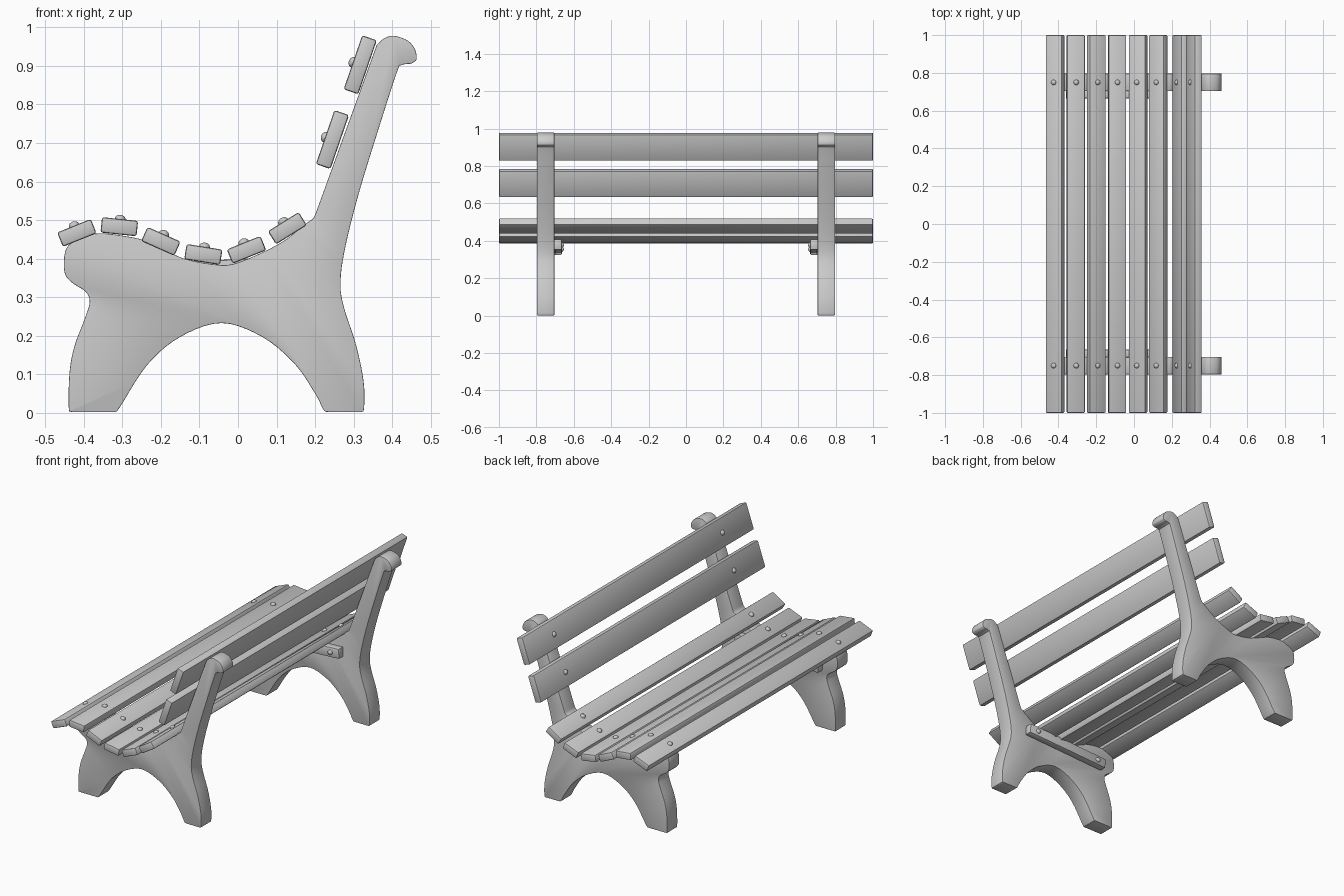
import bpy, bmesh
from math import radians, cos, sin, pi
from mathutils import Vector, Matrix

if "Cube" in bpy.data.objects:
    bpy.data.objects.remove(bpy.data.objects["Cube"])


def finish(bm, name, mirror=False):
    bmesh.ops.recalc_face_normals(bm, faces=bm.faces)
    me = bpy.data.meshes.new(name)
    bm.to_mesh(me)
    bm.free()
    ob = bpy.data.objects.new(name, me)
    bpy.context.collection.objects.link(ob)
    bpy.context.view_layer.objects.active = ob
    for o in bpy.context.selected_objects:
        o.select_set(False)
    ob.select_set(True)
    bpy.ops.object.shade_smooth_by_angle(angle=radians(32))
    if mirror:
        m = ob.modifiers.new("Mirror", 'MIRROR')
        m.use_axis = (False, True, False)
    return ob


def spline(pts, steps=5):
    # Catmull-Rom through an open chain of points
    p = [Vector(q) for q in pts]
    p = [2 * p[0] - p[1]] + p + [2 * p[-1] - p[-2]]
    out = []
    for a, b, c, d in zip(p, p[1:], p[2:], p[3:]):
        for i in range(steps):
            t = i / steps
            out.append(0.5 * (2 * b + (c - a) * t + (2 * a - 5 * b + 4 * c - d) * t * t
                              + (3 * b - a - 3 * c + d) * t ** 3))
    return out + [p[-2]]


def plank(name, x, z, width, thick, length, angle, y=0, bevel=0.006, mirror=False):
    bm = bmesh.new()
    bmesh.ops.create_cube(bm, size=1)
    bmesh.ops.scale(bm, vec=(width, length, thick), verts=bm.verts)
    bmesh.ops.bevel(bm, geom=bm.edges[:], offset=bevel, segments=2, profile=0.5, affect='EDGES')
    bmesh.ops.transform(bm, verts=bm.verts, matrix=Matrix.Translation((x, y, z))
                        @ Matrix.Rotation(-angle, 4, 'Y'))
    return finish(bm, name, mirror)


def bolt(name, pos, normal, r=0.014, h=0.011):
    # low domed head, half sunk in the part
    bm = bmesh.new()
    bmesh.ops.create_uvsphere(bm, u_segments=16, v_segments=10, radius=1)
    rot = Vector(normal).to_track_quat('Z', 'Y').to_matrix().to_4x4()
    bmesh.ops.transform(bm, verts=bm.verts, matrix=Matrix.Translation(pos) @ rot
                        @ Matrix.Diagonal((r, r, h, 1)))
    return finish(bm, name, True)


# End frame: side profile in x, z
arch = [(-.317, .002), (-.305, .017), (-.235, .125), (-.15, .197), (-.043, .233),
        (.063, .197), (.147, .127), (.2, .05), (.222, .008), (.234, .002)]
back = [(.32, .002), (.327, .012), (.326, .08), (.307, .174), (.274, .277), (.266, .342),
        (.279, .433), (.315, .575), (.367, .744), (.412, .883), (.424, .902), (.45, .906)]
roll = [(.45, .906), (.463, .917), (.459, .943), (.44, .966), (.405, .978), (.38, .972), (.36, .955)]
seat = [(.205, .527), (.195, .505), (.175, .49), (.12, .447), (.06, .415), (-.01, .387),
        (-.06, .385), (-.145, .402), (-.23, .443), (-.295, .459), (-.37, .465),
        (-.43, .442), (-.449, .415), (-.45, .365), (-.432, .339), (-.395, .314),
        (-.385, .288), (-.396, .249), (-.424, .174), (-.437, .105), (-.439, .012), (-.43, .002)]
outline = []
for part in (arch, back, roll, seat):
    for q in spline(part):
        if not outline or (q - outline[-1]).length > 0.001:
            outline.append(q)
bm = bmesh.new()
face = bm.faces.new([bm.verts.new((q.x, -.796, max(q.y, 0))) for q in outline])
ext = bmesh.ops.extrude_face_region(bm, geom=[face], use_keep_orig=True)
bmesh.ops.translate(bm, vec=(0, .092, 0), verts=[v for v in ext['geom'] if isinstance(v, bmesh.types.BMVert)])
rim = [e for e in bm.edges if abs(e.verts[0].co.y - e.verts[1].co.y) < 1e-5]
bmesh.ops.recalc_face_normals(bm, faces=bm.faces)
bmesh.ops.bevel(bm, geom=rim, offset=.006, segments=2, profile=.5, affect='EDGES', clamp_overlap=True)
finish(bm, "end_frame", True)

# Slats with a bolt over each end frame: x, z, angle, width
slats = [("seat_slat", -.418, .467, 22, .094), ("seat_slat", -.308, .483, -6, .094),
         ("seat_slat", -.2, .445, -24, .094), ("seat_slat", -.09, .411, -9, .094),
         ("seat_slat", .022, .423, 22, .094), ("seat_slat", .128, .479, 32, .094),
         ("back_slat", .245, .709, 109 - 38, .148), ("back_slat", .317, .903, 71, .148)]
for name, x, z, deg, width in slats:
    a = radians(deg)
    thick = .04
    plank(name, x, z, width, thick, 2, a)
    n = Vector((-sin(a), 0, cos(a)))
    bolt(name + "_bolt", Vector((x, -.75, z)) + n * thick / 2, n)

# Inner braces under the seat, bolted at both ends
plank("seat_brace", -.098, .366, .525, .056, .042, radians(3), y=-.685, mirror=True)
for x, z in ((.11, .377), (-.306, .355)):
    bolt("brace_bolt", (x, -.664, z), (0, 1, 0))
